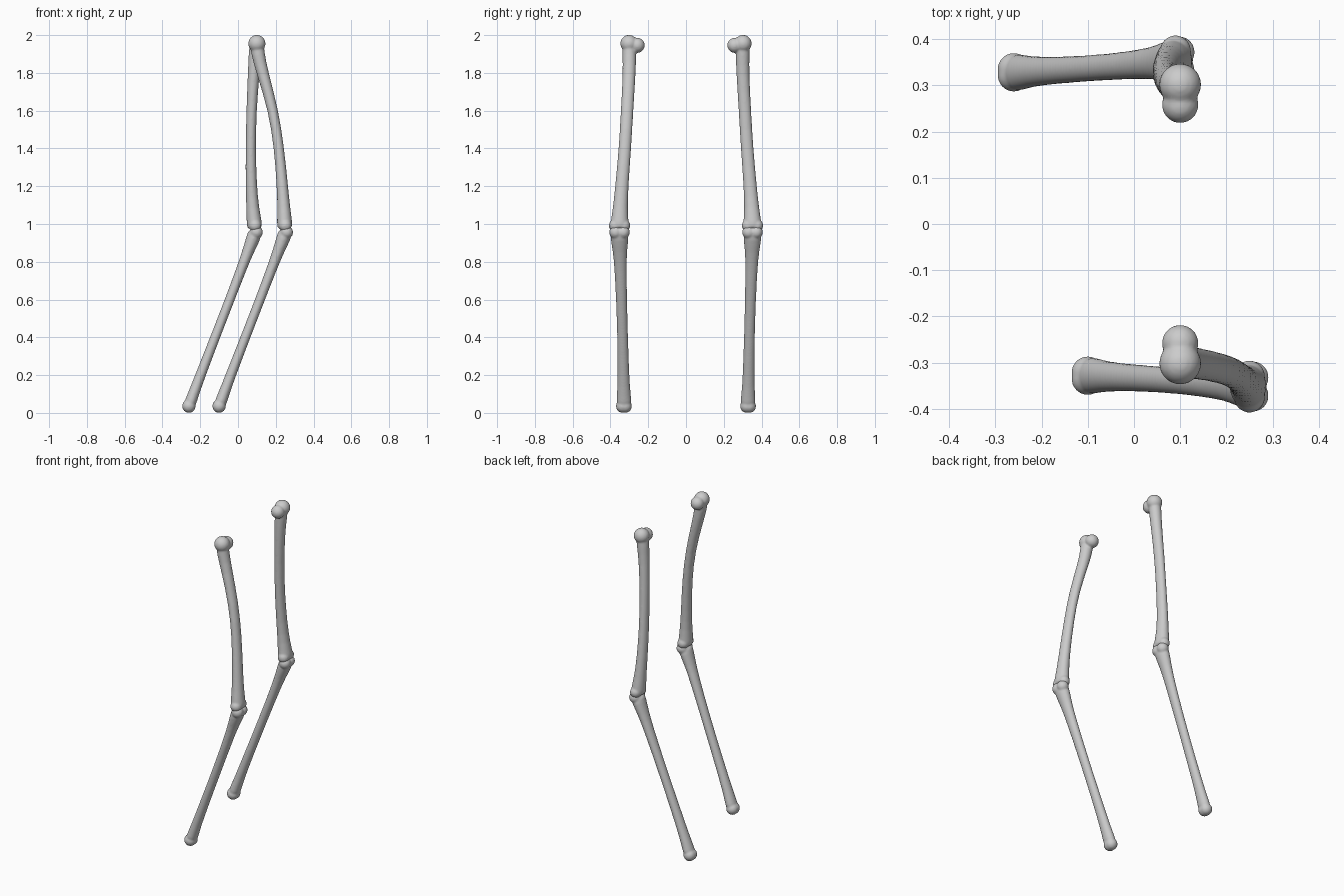
import bpy, bmesh, math
from mathutils import Vector, Matrix

cube = bpy.data.objects.get("Cube")
if cube:
    bpy.data.objects.remove(cube, do_unlink=True)

grey = bpy.data.materials.new("bone grey")
grey.use_nodes = True
tone = (0.6, 0.6, 0.6, 1)
grey.diffuse_color = tone
grey.node_tree.nodes["Principled BSDF"].inputs["Base Color"].default_value = tone

SIDES = 20


def bone(name, rows, balls, side):
    """Loft of oval rings (x, y, z, depth, width) fused with rounded knobs."""
    bm = bmesh.new()
    pts = [Vector((x, y * side, z)) for x, y, z, a, b in rows]
    rings = []
    for i, p in enumerate(pts):
        along = (pts[min(i + 1, len(pts) - 1)] - pts[max(i - 1, 0)]).normalized()
        across = Vector((0, 1, 0))
        across = (across - along * across.dot(along)).normalized()
        deep = across.cross(along)
        a, b = rows[i][3:]
        ring = []
        for k in range(SIDES):
            t = math.tau * k / SIDES
            ring.append(bm.verts.new(p + deep * a * math.cos(t) + across * b * math.sin(t)))
        rings.append(ring)
    for low, high in zip(rings, rings[1:]):
        for k in range(SIDES):
            n = (k + 1) % SIDES
            bm.faces.new((low[k], low[n], high[n], high[k]))
    bm.faces.new(rings[0])
    bm.faces.new(rings[-1])
    for x, y, z, r in balls:
        bmesh.ops.create_uvsphere(bm, u_segments=24, v_segments=16, radius=r,
                                  matrix=Matrix.Translation((x, y * side, z)))
    bmesh.ops.recalc_face_normals(bm, faces=bm.faces)
    mesh = bpy.data.meshes.new(name)
    bm.to_mesh(mesh)
    bm.free()
    for f in mesh.polygons:
        f.use_smooth = True
    mesh.materials.append(grey)
    ob = bpy.data.objects.new(name, mesh)
    bpy.context.collection.objects.link(ob)
    ob.modifiers.new("round", 'SUBSURF').levels = 1
    ob.modifiers["round"].render_levels = 1
    fuse = ob.modifiers.new("fuse", 'REMESH')
    fuse.mode = 'VOXEL'
    fuse.voxel_size = 0.006
    fuse.use_smooth_shade = True
    soft = ob.modifiers.new("soften", 'SMOOTH')
    soft.factor = 0.5
    soft.iterations = 2


# Thigh rings: y, z, depth, width; bowed forward or backward by the x lists
thigh = [(-.300, 1.96, .038, .038), (-.300, 1.90, .036, .037),
         (-.300, 1.80, .031, .034), (-.312, 1.60, .027, .033),
         (-.323, 1.40, .027, .033), (-.340, 1.20, .030, .035),
         (-.348, 1.08, .034, .039), (-.352, 1.00, .042, .050),
         (-.352, 0.97, .039, .047)]
bow_front = [.100, .105, .130, .188, .218, .235, .243, .247, .249]
bow_back = [.098, .092, .083, .071, .067, .070, .078, .087, .089]

# Shin rings: x, y, z, depth, width
shin = [(.253, -.352, .968, .038, .044), (.243, -.352, .93, .038, .050),
        (.215, -.350, .86, .031, .038), (.185, -.347, .78, .027, .033),
        (.105, -.340, .57, .025, .028), (.000, -.333, .30, .026, .029),
        (-.065, -.330, .13, .028, .033), (-.090, -.328, .06, .032, .041),
        (-.099, -.328, .036, .030, .038)]

for label, side, bow, shift in (("front", 1, bow_front, 0), ("back", -1, bow_back, -.16)):
    knee = .25 + shift
    # Thigh bone with hip ball, outer knob and the paired knee knuckles
    bone(label + "_thigh_bone", [(x, *r) for x, r in zip(bow, thigh)],
         [(.10, -.302, 1.955, .046), (.10, -.258, 1.946, .040),
          (knee, -.329, .992, .034), (knee, -.375, .992, .034)], side)
    # Shin bone with a wide plateau and a rounded ankle end
    bone(label + "_shin_bone", [(x + shift, *r) for x, *r in shin],
         [(knee + .007, -.332, .956, .035), (knee + .007, -.372, .956, .035),
          (-.10 + shift, -.322, .036, .036), (-.10 + shift, -.335, .036, .036)], side)
